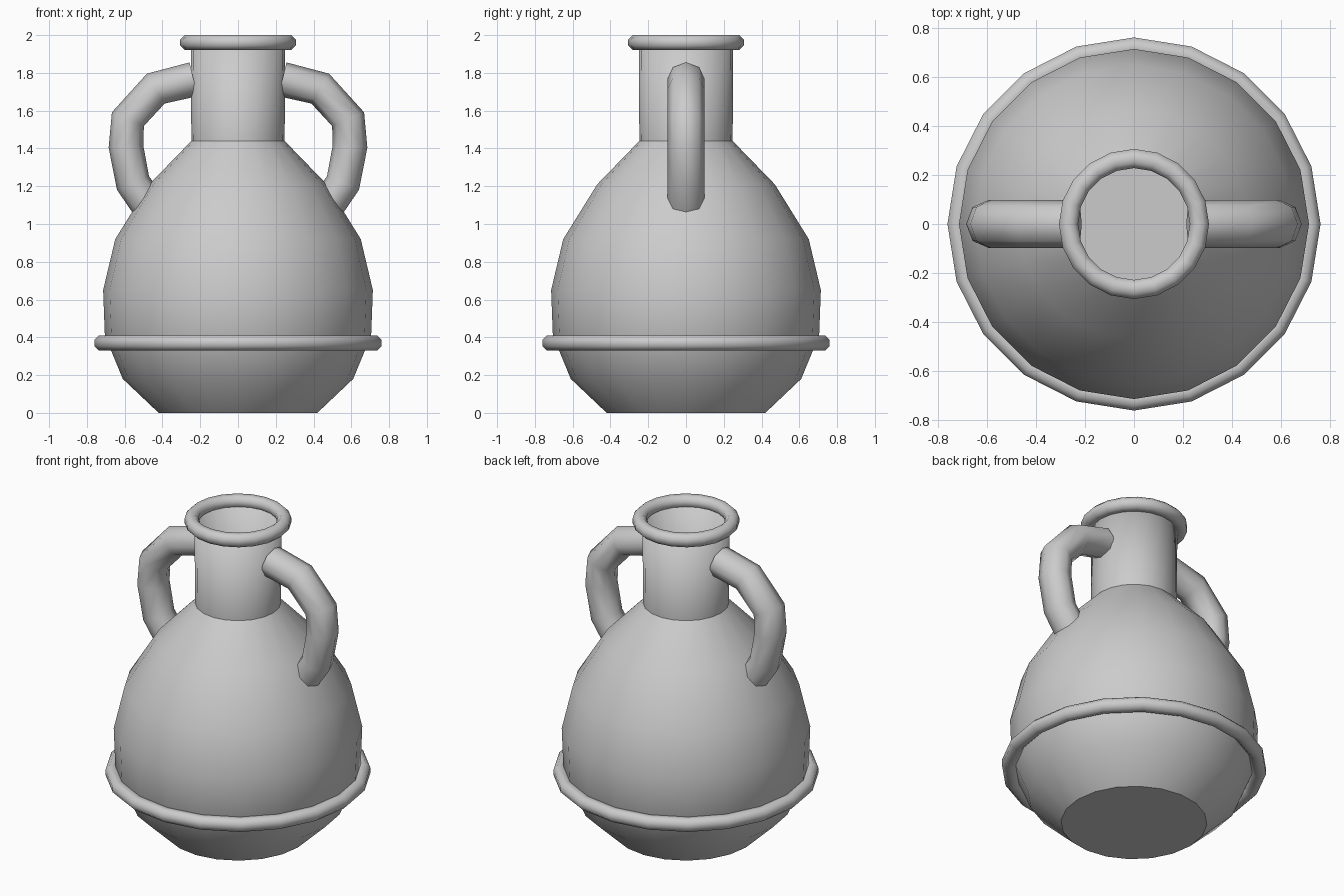
import bpy, bmesh, math
from mathutils import Vector

if "Cube" in bpy.data.objects:
    bpy.data.objects.remove(bpy.data.objects["Cube"])

SIDES = 20


def make_object(name, bm, angle):
    bmesh.ops.recalc_face_normals(bm, faces=bm.faces[:])
    mesh = bpy.data.meshes.new(name)
    bm.to_mesh(mesh)
    bm.free()
    ob = bpy.data.objects.new(name, mesh)
    bpy.context.collection.objects.link(ob)
    bpy.ops.object.select_all(action='DESELECT')
    ob.select_set(True)
    bpy.context.view_layer.objects.active = ob
    bpy.ops.object.shade_smooth_by_angle(angle=math.radians(angle))
    return ob


def bridge(bm, rings, closed=False):
    n = len(rings[0])
    pairs = list(zip(rings, rings[1:]))
    if closed:
        pairs.append((rings[-1], rings[0]))
    for a, b in pairs:
        for i in range(n):
            j = (i + 1) % n
            bm.faces.new((a[i], a[j], b[j], b[i]))


def lathe(bm, profile, closed=False):
    rings = [[bm.verts.new((r * math.cos(2 * math.pi * i / SIDES),
                            r * math.sin(2 * math.pi * i / SIDES), z))
              for i in range(SIDES)] for r, z in profile]
    bridge(bm, rings, closed)
    return rings


def ring(name, radius, z, half):
    # octagonal band with flat top and outer face
    bm = bmesh.new()
    c = half / math.cos(math.pi / 8)
    lathe(bm, [(radius + c * math.cos((k + .5) * math.pi / 4),
                z + c * math.sin((k + .5) * math.pi / 4)) for k in range(8)], True)
    make_object(name, bm, 50)


# Hollow body and neck, open at the top
bm = bmesh.new()
rings = lathe(bm, [(.42, 0), (.61, .18), (.705, .41), (.714, .65), (.65, .92),
                   (.47, 1.21), (.247, 1.44), (.25, 1.97)])
bm.faces.new(rings[0])
body = make_object("jar_body", bm, 30)
# an open shell has no reliable outside, so make the base face down
base = min(body.data.polygons, key=lambda p: p.center.z)
if base.normal.z > 0:
    body.data.flip_normals()
wall = body.modifiers.new("wall", 'SOLIDIFY')
wall.thickness = .015
wall.offset = -1

# Rim and belly band
ring("rim", .267, 1.961, .039)
ring("belly_band", .721, .37, .04)

# Pair of eight-sided tube handles
path = [(.235, 1.766), (.435, 1.717), (.583, 1.555), (.593, 1.41),
        (.556, 1.217), (.455, 1.072)]
for side, name in ((-1, "handle_left"), (1, "handle_right")):
    bm = bmesh.new()
    rings = []
    for i, p in enumerate(path):
        p = Vector(p)
        t = Vector((0, 0))
        if i > 0:
            t += (p - Vector(path[i - 1])).normalized()
        if i < len(path) - 1:
            t += (Vector(path[i + 1]) - p).normalized()
        t.normalize()
        n = Vector((-t.y, t.x))
        loop = []
        for k in range(8):
            a = k * math.pi / 4
            q = p + n * .092 * math.cos(a)
            loop.append(bm.verts.new((side * q.x, .098 * math.sin(a), q.y)))
        rings.append(loop)
    bridge(bm, rings)
    bm.faces.new(rings[0])
    bm.faces.new(rings[-1])
    make_object(name, bm, 60)
